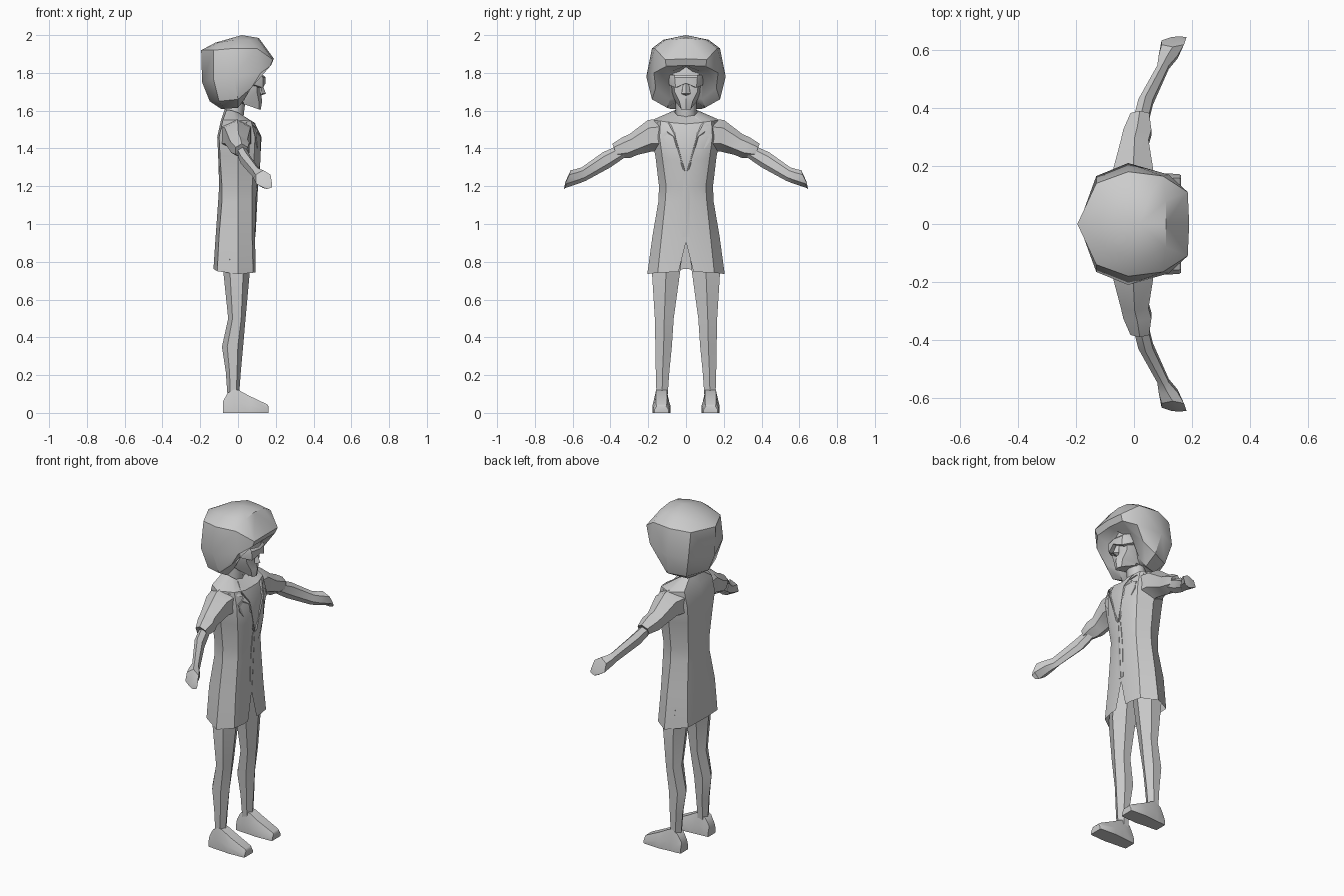
import bpy, bmesh, math
from mathutils import Matrix, Vector
from mathutils.bvhtree import BVHTree

mat = bpy.data.materials.new("plain grey")
mat.diffuse_color = (0.6, 0.6, 0.6, 1)


def finish(name, bm, mirror=True, angle=35):
    """Mirror left/right, tidy normals, and link as an object."""
    if mirror:
        bmesh.ops.mirror(bm, geom=bm.verts[:] + bm.edges[:] + bm.faces[:],
                         matrix=Matrix.Identity(4), axis='Y', merge_dist=0.0005)
    bmesh.ops.remove_doubles(bm, verts=bm.verts[:], dist=0.0003)
    bmesh.ops.recalc_face_normals(bm, faces=bm.faces[:])
    me = bpy.data.meshes.new(name)
    bm.to_mesh(me)
    bm.free()
    ob = bpy.data.objects.new(name, me)
    bpy.context.collection.objects.link(ob)
    me.materials.append(mat)
    bpy.ops.object.select_all(action='DESELECT')
    ob.select_set(True)
    bpy.context.view_layer.objects.active = ob
    bpy.ops.object.shade_smooth_by_angle(angle=math.radians(angle))
    return ob


def loft(name, rows, closed=False, cap=False, mirror=True, angle=35):
    """Skin successive rows of points; a one-point row makes a pole."""
    bm = bmesh.new()
    vr = [[bm.verts.new(p) for p in r] for r in rows]
    for a, b in zip(vr, vr[1:]):
        n = max(len(a), len(b))
        for i in range(n if closed else n - 1):
            j = (i + 1) % n
            f = [a[i % len(a)], a[j % len(a)], b[j % len(b)], b[i % len(b)]]
            bm.faces.new(list(dict.fromkeys(f)))
    if cap:
        bm.faces.new(vr[0])
        bm.faces.new(vr[-1])
    return finish(name, bm, mirror, angle)


# Hair: columns run front, front corner, temple, side, back corner, back
loft("hair", [
    [(0.02, 0, 2.0)],
    [(.11, 0, 1.985), (.11, .08, 1.975), (.06, .11, 1.975), (-.02, .12, 1.975), (-.10, .08, 1.96), (-.12, 0, 1.96)],
    [(.19, 0, 1.875), (.185, .11, 1.87), (.10, .165, 1.93), (-.02, .18, 1.93), (-.13, .14, 1.92), (-.195, 0, 1.92)],
    [(.175, 0, 1.84), (.17, .105, 1.835), (.12, .17, 1.80), (-.02, .21, 1.78), (-.13, .165, 1.77), (-.19, 0, 1.75)],
    [(.13, 0, 1.835), (.11, .09, 1.80), (.07, .16, 1.72), (0, .18, 1.66), (-.10, .14, 1.65), (-.15, 0, 1.65)],
    [(.08, 0, 1.83), (.07, .08, 1.77), (.035, .085, 1.66), (0, .10, 1.615), (-.07, .085, 1.61), (-.09, 0, 1.61)],
    [(0, 0, 1.68)]], angle=40)

# Face: columns run middle, cheek, jaw side, back
loft("face", [
    [(.10, 0, 1.85), (.09, .06, 1.85), (.03, .085, 1.85), (-.03, .05, 1.85)],
    [(.125, 0, 1.78), (.105, .07, 1.78), (.04, .09, 1.78), (-.03, .06, 1.78)],
    [(.118, 0, 1.71), (.10, .06, 1.70), (.03, .078, 1.70), (-.03, .06, 1.70)],
    [(.128, 0, 1.65), (.11, .035, 1.65), (.03, .055, 1.645), (-.03, .05, 1.65)],
    [(.12, 0, 1.605), (.11, .025, 1.607), (.03, .045, 1.635), (-.03, .03, 1.65)],
    [(.02, 0, 1.64)]])

# Nose
loft("nose", [
    [(.122, 0, 1.755), (.115, .012, 1.755)],
    [(.148, 0, 1.69), (.125, .024, 1.69)],
    [(.115, 0, 1.678)]], angle=20)

# Glasses: wrapped band with rounded lower lens edge
loft("glasses", [
    [(.138, 0, 1.785), (.122, .06, 1.79), (.09, .085, 1.79), (.03, .094, 1.785)],
    [(.146, 0, 1.775), (.132, .06, 1.775), (.09, .092, 1.775), (.03, .097, 1.775)],
    [(.146, 0, 1.745), (.132, .055, 1.722), (.09, .088, 1.735), (.03, .097, 1.765)],
    [(.12, 0, 1.745), (.11, .05, 1.722), (.07, .075, 1.735), (.03, .085, 1.765)]])

# Neck
loft("neck", [[(cx + .05 * math.cos(t), .055 * math.sin(t), z)
               for t in (k * math.tau / 8 for k in range(8))]
              for cx, z in ((-.025, 1.53), (-.01, 1.66))],
     closed=True, mirror=False, angle=50)

# Coat: columns run front middle, chest, front corner, side, back corner, back
coat = loft("coat", [
    [(.025, 0, 1.57), (.02, .045, 1.575), (0, .06, 1.59), (-.03, .065, 1.60), (-.06, .05, 1.605), (-.07, 0, 1.61)],
    [(.085, 0, 1.53), (.09, .06, 1.535), (.07, .135, 1.545), (-.01, .18, 1.55), (-.08, .13, 1.55), (-.09, 0, 1.55)],
    [(.11, 0, 1.46), (.12, .07, 1.46), (.09, .14, 1.46), (-.01, .185, 1.46), (-.10, .13, 1.46), (-.11, 0, 1.46)],
    [(.115, 0, 1.34), (.12, .07, 1.34), (.085, .125, 1.35), (0, .162, 1.36), (-.095, .115, 1.36), (-.105, 0, 1.36)],
    [(.10, 0, 1.20), (.10, .05, 1.20), (.075, .105, 1.20), (0, .143, 1.20), (-.085, .10, 1.20), (-.10, 0, 1.20)],
    [(.095, 0, 1.12), (.095, .05, 1.12), (.075, .11, 1.12), (0, .146, 1.12), (-.085, .10, 1.12), (-.105, 0, 1.12)],
    [(.09, 0, .905), (.09, .06, .93), (.075, .13, .93), (0, .177, .94), (-.10, .13, .94), (-.118, 0, .94)],
    [(.094, .04, .745), (.094, .08, .745), (.08, .15, .742), (0, .205, .735), (-.11, .14, .75), (-.13, 0, .762)]],
    angle=32)

# Surface lookup so lapels and placket lie on the coat front
bm = bmesh.new()
bm.from_mesh(coat.data)
tree = BVHTree.FromBMesh(bm)
bm.free()


def on_coat(y, z, lift):
    hit = tree.ray_cast(Vector((1, y, z)), Vector((-1, 0, 0)))[0]
    return ((hit.x if hit else 0.0) + lift, y, z)


def plate(name, outline, lift):
    """Thin cloth panel following the coat, with its rim tucked in."""
    bm = bmesh.new()
    rim = [on_coat(y, z, -.004) for y, z in outline]
    top = [bm.verts.new((x + lift + .004, y, z)) for x, y, z in rim]
    low = [bm.verts.new(p) for p in rim]
    n = len(top)
    bm.faces.new(top)
    for i in range(n):
        j = (i + 1) % n
        bm.faces.new((top[i], low[i], low[j], top[j]))
    bmesh.ops.triangulate(bm, faces=bm.faces[:])
    return finish(name, bm)


plate("lapel", [(.048, 1.57), (.095, 1.535), (.06, 1.47), (.012, 1.30), (.004, 1.27)], .006)
plate("lapel_flap", [(.085, 1.505), (.10, 1.49), (.13, 1.475), (.125, 1.435), (.012, 1.28), (.06, 1.46)], .006)
plate("collar_notch", [(.08, 1.505), (.10, 1.53), (.155, 1.538), (.12, 1.52)], .006)
# Button placket
plate("placket", [(.001, 1.27), (.016, 1.27), (.018, 1.12), (.018, .93), (.001, .93)], .002)


def arm_ring(y, x0, x1, z0, z1, lean=0.0):
    """Six-sided section across the arm, leaned outward at the bottom."""
    cx, cz, a, b = (x0 + x1) / 2, (z0 + z1) / 2, (x1 - x0) / 2, (z1 - z0) / 2
    pts = []
    for k in range(6):
        t = math.tau * k / 6 + math.pi / 6
        s = math.sin(t)
        pts.append((cx + a * math.cos(t) / .866, y + lean * s, cz + b * s))
    return pts


# Sleeves flare at the turned-up cuff
loft("sleeve", [
    arm_ring(.13, -.085, .07, 1.38, 1.56),
    arm_ring(.19, -.07, .065, 1.385, 1.55, .012),
    arm_ring(.28, -.045, .05, 1.365, 1.475, .02),
    arm_ring(.315, -.037, .06, 1.35, 1.46, .02),
    arm_ring(.375, -.012, .052, 1.35, 1.425, .015),
    arm_ring(.365, 0, .045, 1.36, 1.41, .015)], closed=True, cap=True)

# Forearms and hands
loft("forearm_and_hand", [
    arm_ring(.34, -.005, .045, 1.355, 1.415, .02),
    arm_ring(.42, .015, .065, 1.30, 1.38, .02),
    arm_ring(.54, .08, .12, 1.23, 1.30, .012),
    arm_ring(.575, .085, .15, 1.215, 1.29, .01),
    arm_ring(.625, .095, .172, 1.19, 1.285, -.015),
    arm_ring(.642, .13, .18, 1.185, 1.225, -.004)], closed=True, cap=True, angle=28)


def leg_ring(z, x0, x1, y0, y1):
    """Six-sided leg section with a ridge at the front and back."""
    cx, cy, a, b = (x0 + x1) / 2, (y0 + y1) / 2, (x1 - x0) / 2, (y1 - y0) / 2
    return [(cx + a * math.cos(k * math.tau / 6),
             cy + b * math.sin(k * math.tau / 6) / .866, z) for k in range(6)]


# Legs
loft("leg", [
    leg_ring(.95, -.085, .07, .005, .15),
    leg_ring(.74, -.077, .062, .032, .18),
    leg_ring(.50, -.052, .04, .065, .165),
    leg_ring(.35, -.085, .027, .075, .162),
    leg_ring(.22, -.065, .015, .088, .16),
    leg_ring(.08, -.055, .005, .098, .156)], closed=True, cap=True)

# Shoes: cross-sections from heel to toe (x, top height, top half width, base half width)
shoe = []
for x, h, wt, wb in ((-.08, .06, .025, .035), (-.055, .105, .028, .038), (-.02, .125, .028, .04),
                     (.005, .12, .028, .042), (.06, .09, .03, .047), (.155, .045, .028, .042),
                     (.162, .035, .025, .038)):
    c = .13
    shoe.append([(x, c - wb, 0), (x, c - wb, h * .45), (x, c - wt, h),
                 (x, c + wt, h), (x, c + wb, h * .45), (x, c + wb, 0)])
loft("shoe", shoe, closed=True, cap=True)
